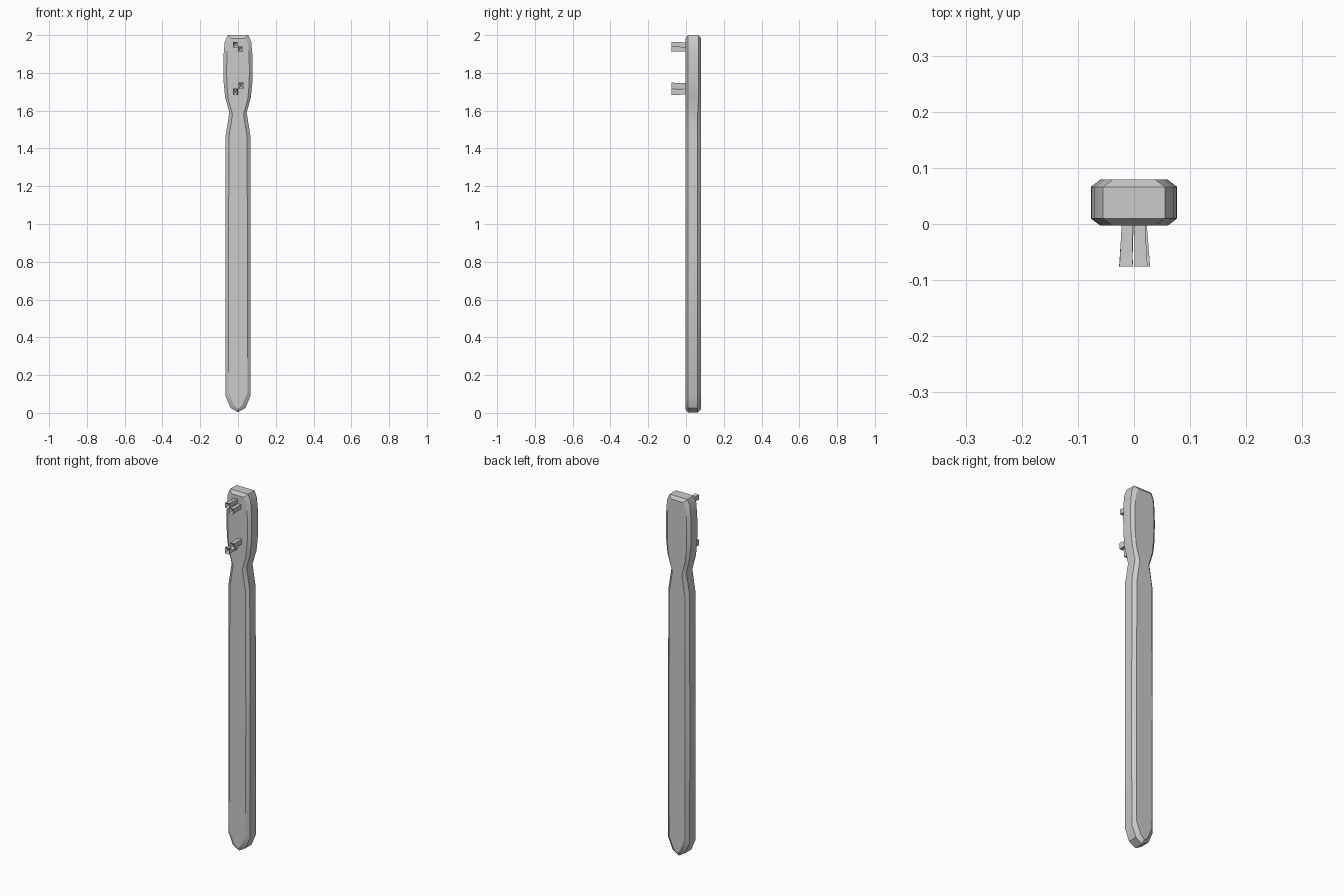
import bpy, bmesh, math

if "Cube" in bpy.data.objects:
    bpy.data.objects.remove(bpy.data.objects["Cube"])


def make_object(name, bm):
    bmesh.ops.recalc_face_normals(bm, faces=bm.faces[:])
    mesh = bpy.data.meshes.new(name)
    bm.to_mesh(mesh)
    bm.free()
    ob = bpy.data.objects.new(name, mesh)
    bpy.context.collection.objects.link(ob)
    return ob


# Brush body: half outline (half width, z), mirrored, lofted through the depth
half = [(0.055, 2.0), (0.070, 1.965), (0.076, 1.90), (0.077, 1.83),
        (0.076, 1.75), (0.068, 1.67), (0.046, 1.59), (0.065, 1.47),
        (0.067, 0.80), (0.066, 0.09), (0.040, 0.027)]
outline = half + [(0.0, 0.003)] + [(-x, z) for x, z in reversed(half)]


def ring(bm, inset, y_head, y_handle):
    verts = []
    for x, z in outline:
        nx = math.copysign(max(abs(x) - inset, 0), x)
        nz = 1 + (z - 1) * (1 - inset)
        verts.append(bm.verts.new((nx, y_head if z > 1.6 else y_handle, nz)))
    return verts


bm = bmesh.new()
rings = [ring(bm, *r) for r in ((0.017, -0.003, -0.003), (0, 0.010, 0.010),
                                (0, 0.066, 0.062), (0.017, 0.079, 0.079))]
for a, b in zip(rings, rings[1:]):
    for i in range(len(a)):
        j = (i + 1) % len(a)
        bm.faces.new((a[i], a[j], b[j], b[i]))
bm.faces.new(rings[0])
bm.faces.new(rings[-1])
body = make_object("brush_body", bm)
bpy.context.view_layer.objects.active = body
body.select_set(True)
bpy.ops.object.shade_smooth_by_angle(angle=math.radians(30))


# Bristle tufts: tapered square prisms with a hollow tip
def tuft(name, x, z, w, h, lean):
    bm = bmesh.new()
    loops = []
    for y, s, dx in ((0.003, 0.9, 0), (-0.060, 1.0, lean), (-0.076, 1.1, lean)):
        loops.append([bm.verts.new((x + dx + sx * w / 2 * s, y, z + sz * h / 2 * s))
                      for sx, sz in ((-1, -1), (1, -1), (1, 1), (-1, 1))])
    for a, b in zip(loops, loops[1:]):
        for i in range(4):
            j = (i + 1) % 4
            bm.faces.new((a[i], a[j], b[j], b[i]))
    tip = bm.verts.new((x + lean, -0.062, z))
    for i in range(4):
        bm.faces.new((loops[-1][i], loops[-1][(i + 1) % 4], tip))
    bm.faces.new(loops[0])
    make_object(name, bm)


tuft("bristle_top_left", -0.012, 1.950, 0.022, 0.026, -0.002)
tuft("bristle_top_right", 0.010, 1.926, 0.022, 0.026, 0.002)
tuft("bristle_low_right", 0.012, 1.732, 0.023, 0.031, 0.004)
tuft("bristle_low_left", -0.011, 1.699, 0.023, 0.031, -0.003)
